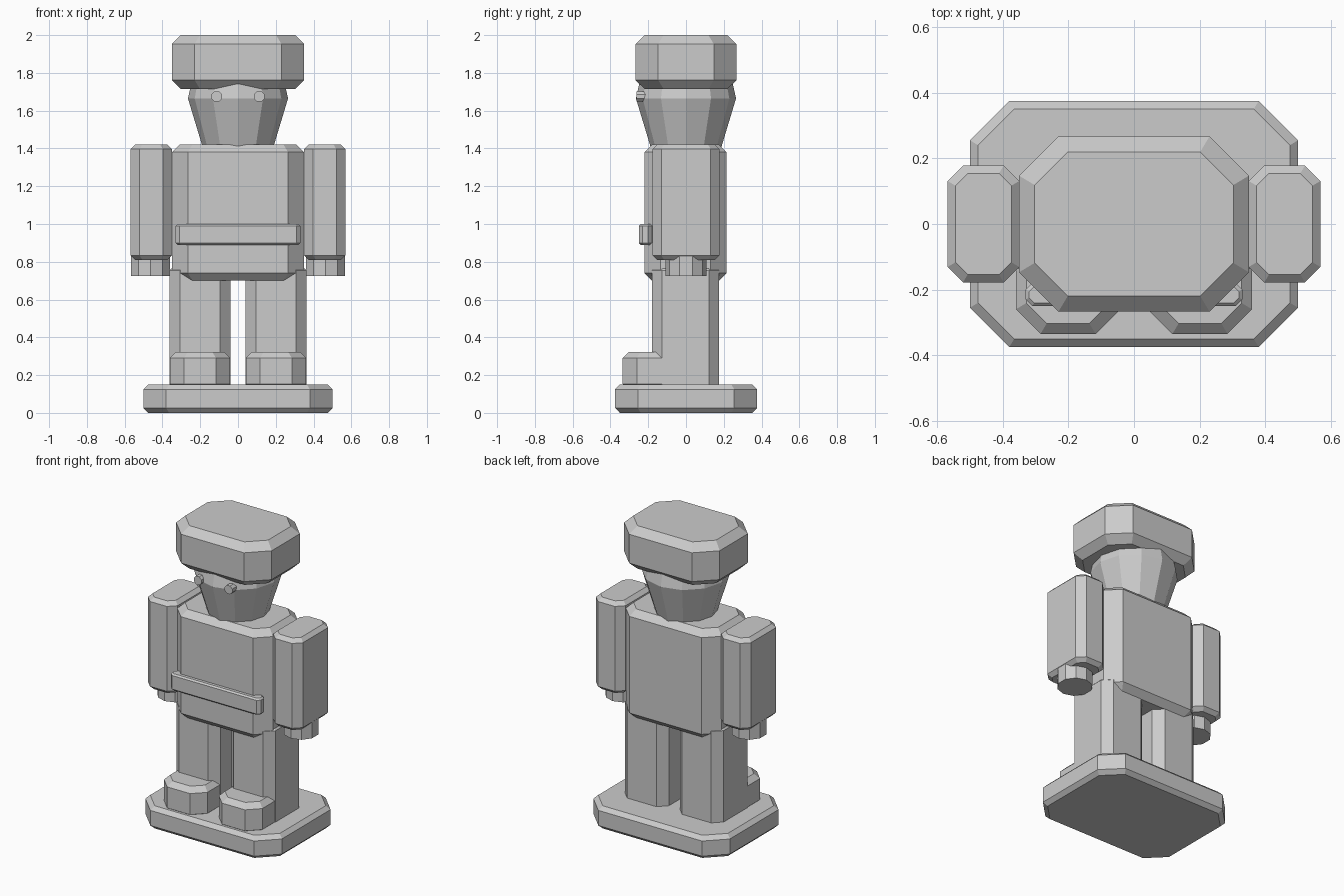
import bpy, bmesh
from math import sin, cos, pi

cube = bpy.data.objects.get("Cube")
if cube:
    bpy.data.objects.remove(cube, do_unlink=True)

grey = bpy.data.materials.new("plain grey")
grey.use_nodes = True
colour = (0.6, 0.6, 0.6, 1)
grey.diffuse_color = colour
grey.node_tree.nodes["Principled BSDF"].inputs["Base Color"].default_value = colour


def loft(name, rings):
    """Join equal-length rings of points into a closed solid."""
    bm = bmesh.new()
    loops = [[bm.verts.new(p) for p in ring] for ring in rings]
    n = len(loops[0])
    for low, high in zip(loops, loops[1:]):
        for i in range(n):
            j = (i + 1) % n
            bm.faces.new((low[i], low[j], high[j], high[i]))
    bm.faces.new(loops[0][::-1])
    bm.faces.new(loops[-1])
    bmesh.ops.recalc_face_normals(bm, faces=bm.faces)
    mesh = bpy.data.meshes.new(name)
    bm.to_mesh(mesh)
    bm.free()
    mesh.materials.append(grey)
    obj = bpy.data.objects.new(name, mesh)
    bpy.context.collection.objects.link(obj)
    return obj


def octagon(x0, x1, y0, y1, z, cut):
    """Rectangle with cut corners at height z."""
    return [(x0 + cut, y0, z), (x1 - cut, y0, z), (x1, y0 + cut, z), (x1, y1 - cut, z),
            (x1 - cut, y1, z), (x0 + cut, y1, z), (x0, y1 - cut, z), (x0, y0 + cut, z)]


def block(name, x, y, z, cut, bevel):
    """Box with cut upright corners and bevelled top and bottom rims."""
    rings = []
    for inset, height in ((bevel, z[0]), (0, z[0] + bevel), (0, z[1] - bevel), (bevel, z[1])):
        rings.append(octagon(x[0] + inset, x[1] - inset, y[0] + inset, y[1] - inset,
                             height, cut - inset * 0.4))
    return loft(name, rings)


def turned(name, profile, sides, x=0.0):
    """Faceted upright solid from (radius, height) pairs, with a corner at the front."""
    return loft(name, [[(x + r * sin(2 * pi * i / sides), -r * cos(2 * pi * i / sides), z)
                        for i in range(sides)] for r, z in profile])


# Base, body, belt and hat
block("base", (-0.5, 0.5), (-0.375, 0.375), (0, 0.15), 0.12, 0.025)
block("torso", (-0.35, 0.35), (-0.22, 0.215), (0.7, 1.42), 0.085, 0.04)
block("belt", (-0.33, 0.33), (-0.25, -0.18), (0.89, 1.0), 0.02, 0.01)
block("hat", (-0.35, 0.35), (-0.267, 0.267), (1.715, 2.0), 0.12, 0.047)

# Head widening up to the brow
turned("head", [(0.185, 1.4), (0.265, 1.665), (0.235, 1.8)], 12)

# Paired parts
for side, s in (("left", 1), ("right", -1)):
    def span(a, b):
        return tuple(sorted((s * a, s * b)))

    block(side + "_arm", span(0.35, 0.568), (-0.178, 0.178), (0.81, 1.42), 0.047, 0.024)
    turned(side + "_hand", [(0.108, 0.725), (0.108, 0.84)], 10, s * 0.463)
    block(side + "_leg", span(0.04, 0.362), (-0.18, 0.176), (0.13, 0.765), 0.054, 0.01)
    block(side + "_foot", span(0.042, 0.36), (-0.335, 0.06), (0.12, 0.323), 0.075, 0.032)
    # Eye: short faceted stud facing forward
    loft(side + "_eye", [[(s * 0.113 + 0.03 * cos(pi * (i + 0.5) / 4), y,
                           1.675 + 0.03 * sin(pi * (i + 0.5) / 4)) for i in range(8)]
                         for y in (-0.261, -0.2)])
